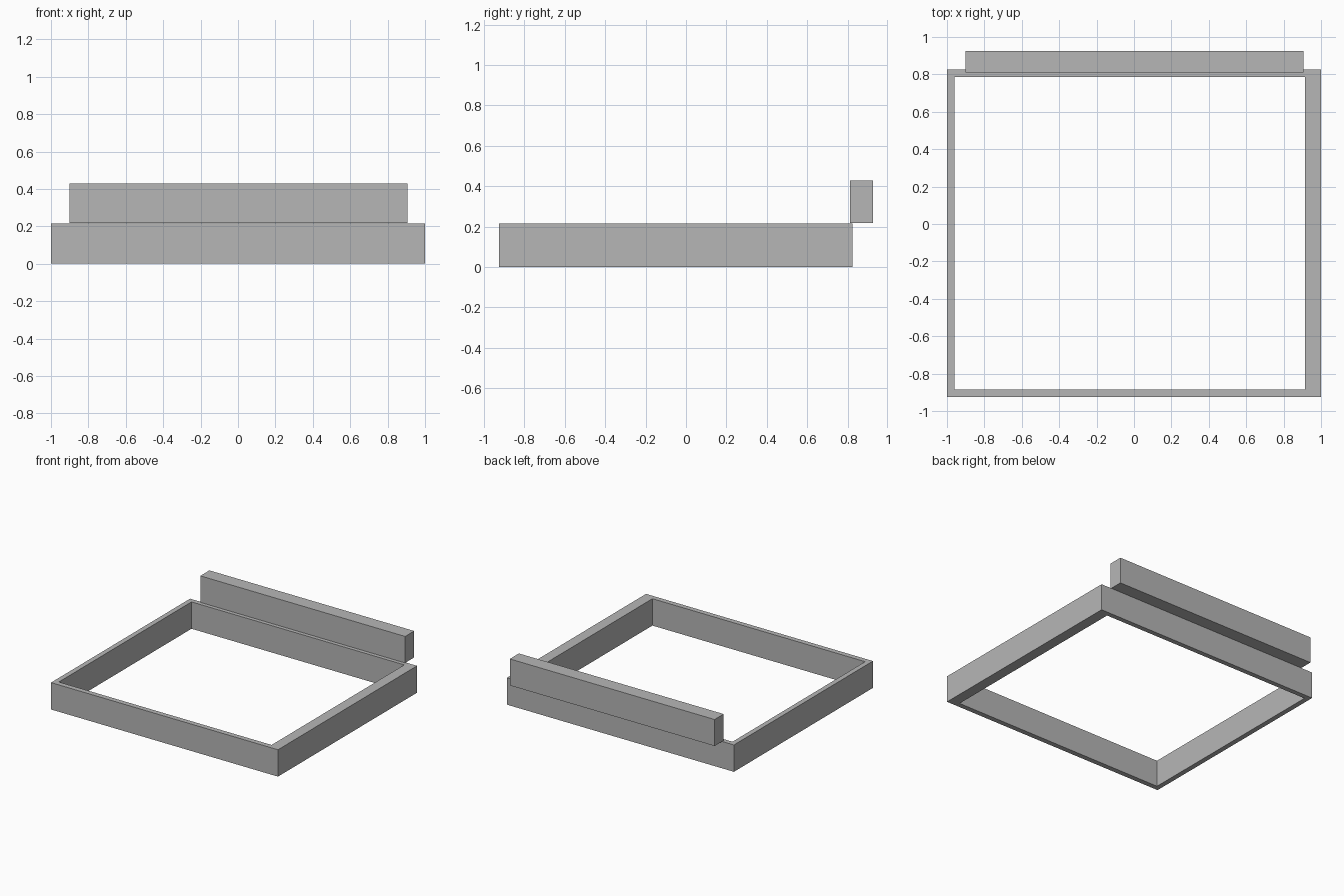
import bpy
import bmesh

cube = bpy.data.objects.get("Cube")
if cube:
    bpy.data.objects.remove(cube, do_unlink=True)

# Single plain grey finish
grey = bpy.data.materials.new("plain_grey")
grey.use_nodes = True
colour = (0.47, 0.47, 0.47, 1)
grey.diffuse_color = colour
grey.node_tree.nodes["Principled BSDF"].inputs["Base Color"].default_value = colour


def rectangle(x0, x1, y0, y1):
    return [(x0, y0), (x1, y0), (x1, y1), (x0, y1)]


def finish(name, bm):
    bmesh.ops.recalc_face_normals(bm, faces=bm.faces)
    mesh = bpy.data.meshes.new(name)
    bm.to_mesh(mesh)
    bm.free()
    mesh.materials.append(grey)
    bpy.context.collection.objects.link(bpy.data.objects.new(name, mesh))


def extrude_up(bm, height):
    result = bmesh.ops.extrude_face_region(bm, geom=bm.faces[:])
    verts = [g for g in result["geom"] if isinstance(g, bmesh.types.BMVert)]
    bmesh.ops.translate(bm, verts=verts, vec=(0, 0, height))


# Open rectangular frame, with a wider wall on its left side
bm = bmesh.new()
outer, inner = [[bm.verts.new((x, y, 0)) for x, y in rectangle(*size)]
                for size in ((-1, 1, -0.925, 0.825), (-0.96, 0.915, -0.884, 0.786))]
for i in range(4):
    j = (i + 1) % 4
    bm.faces.new((outer[i], outer[j], inner[j], inner[i]))
extrude_up(bm, 0.214)
finish("base_frame", bm)

# Solid bar resting on the back edge and overhanging it
bm = bmesh.new()
bm.faces.new([bm.verts.new((x, y, 0.217)) for x, y in rectangle(-0.9, 0.905, 0.811, 0.925)])
extrude_up(bm, 0.211)
finish("back_bar", bm)
